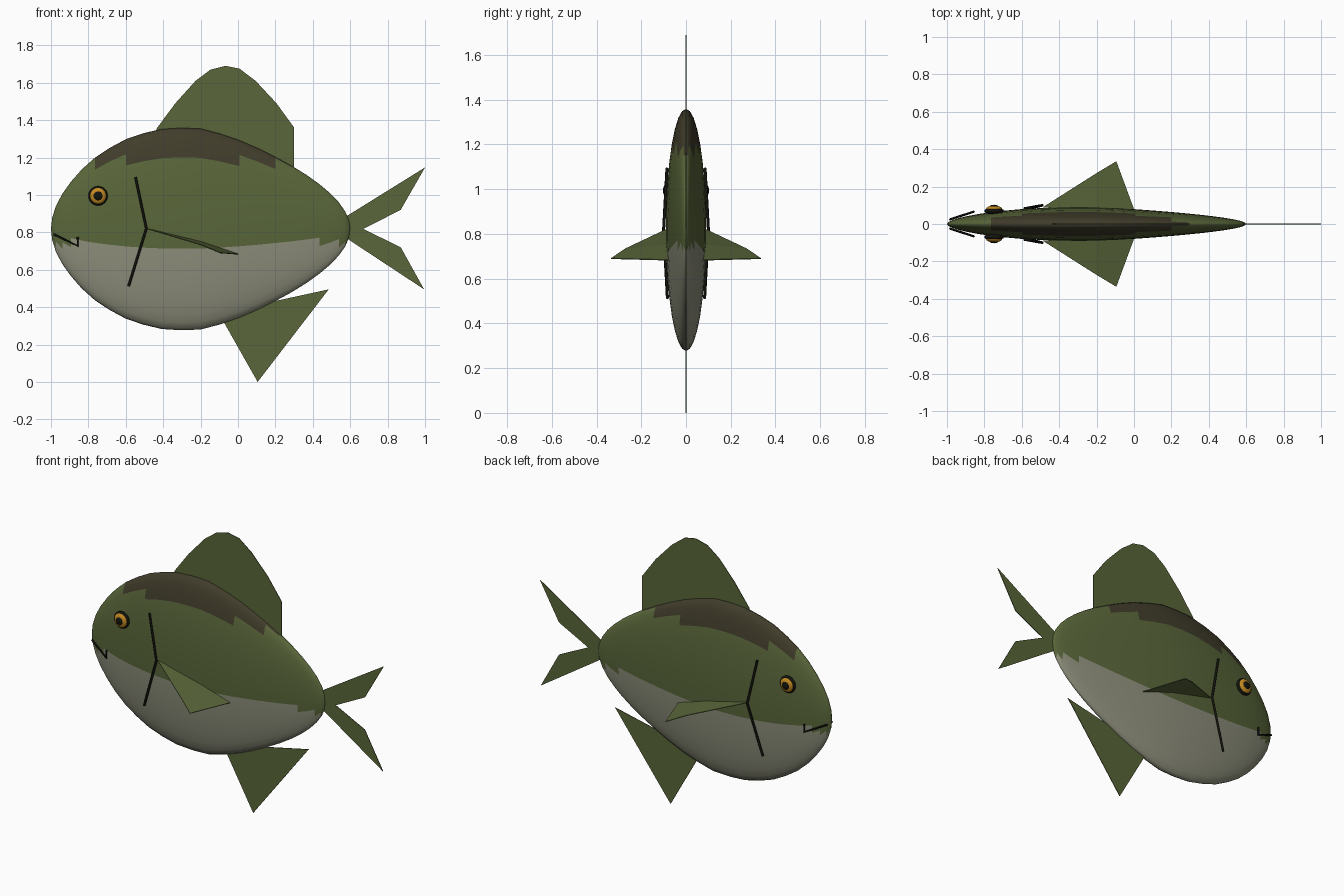
import bpy, bmesh, math
from mathutils import Vector

cube = bpy.data.objects.get("Cube")
if cube:
    bpy.data.objects.remove(cube)


def material(name, rgb):
    m = bpy.data.materials.new(name)
    m.use_nodes = True
    m.diffuse_color = (*rgb, 1)
    bsdf = next(n for n in m.node_tree.nodes if n.type == 'BSDF_PRINCIPLED')
    bsdf.inputs["Base Color"].default_value = (*rgb, 1)
    bsdf.inputs["Roughness"].default_value = 0.8
    return m


GREEN = material("olive_green", (0.10, 0.133, 0.042))
DARK = material("dark_back", (0.052, 0.046, 0.024))
BELLY = material("pale_belly", (0.27, 0.275, 0.20))
AMBER = material("amber_iris", (0.55, 0.25, 0.015))
BLACK = material("black", (0.006, 0.006, 0.004))

MID_Z = 0.818      # height of the body axis
HALF_H = 0.543     # half height at the deepest point
FLATNESS = 0.166   # width to height ratio


def link(name, bm, *mats, smooth=False):
    mesh = bpy.data.meshes.new(name)
    bmesh.ops.recalc_face_normals(bm, faces=bm.faces)
    for f in bm.faces:
        f.smooth = smooth
    bm.to_mesh(mesh)
    bm.free()
    for m in mats:
        mesh.materials.append(m)
    obj = bpy.data.objects.new(name, mesh)
    bpy.context.collection.objects.link(obj)
    return obj


# Fullness of the body along its length, nose to tail
FULLNESS = [0.87, 0.985, 1.02, 1.02, 0.99, 0.91, 0.82, 0.74, 0.66]


def half_height(theta):
    u = (1 - math.cos(theta)) / 2 * (len(FULLNESS) - 1)
    i = min(int(u), len(FULLNESS) - 2)
    f = FULLNESS[i] + (FULLNESS[i + 1] - FULLNESS[i]) * (u - i)
    return HALF_H * f * math.sin(theta)


# Body: lofted flat ellipses, coloured by height
def make_body(columns=24, rows=32):
    bm = bmesh.new()
    rings = []
    for i in range(1, columns):
        theta = math.pi * i / columns
        x, h = -0.2 - 0.8 * math.cos(theta), half_height(theta)
        rings.append([bm.verts.new((x, FLATNESS * h * math.cos(a), MID_Z + h * math.sin(a)))
                      for a in (2 * math.pi * k / rows for k in range(rows))])
    nose = bm.verts.new((-1, 0, MID_Z))
    tail = bm.verts.new((0.6, 0, MID_Z))
    for k in range(rows):
        n = (k + 1) % rows
        for a, b in zip(rings, rings[1:]):
            bm.faces.new((a[k], a[n], b[n], b[k]))
        bm.faces.new((nose, rings[0][n], rings[0][k]))
        bm.faces.new((tail, rings[-1][k], rings[-1][n]))
    for f in bm.faces:
        z = f.calc_center_median().z
        f.material_index = 1 if z > 1.172 else 2 if z < 0.742 else 0
    link("body", bm, GREEN, DARK, BELLY, smooth=True)


# Thin fins standing on the centre plane, from an outline in x and z
def make_fin(name, outline):
    bm = bmesh.new()
    bm.faces.new([bm.verts.new((x, 0, z)) for x, z in outline])
    obj = link(name, bm, GREEN)
    thick = obj.modifiers.new("thickness", 'SOLIDIFY')
    thick.thickness, thick.offset = 0.004, 0


# Side fin: a triangle with a shallow fold
def make_side_fin(name, side):
    bm = bmesh.new()
    pts = [(-0.49, 0.088, 0.82), (-0.2, 0.085, 0.75), (-0.2, 0.272, 0.733),
           (0, 0.078, 0.683), (-0.095, 0.335, 0.69)]
    v = [bm.verts.new((x, side * y, z)) for x, y, z in pts]
    bm.faces.new((v[0], v[1], v[2]))
    bm.faces.new((v[1], v[3], v[4], v[2]))
    obj = link(name, bm, GREEN)
    thick = obj.modifiers.new("thickness", 'SOLIDIFY')
    thick.thickness, thick.offset = 0.004, 0


# Round lines for the mouth and gill
def make_line(name, points, radius):
    curve = bpy.data.curves.new(name, 'CURVE')
    curve.dimensions = '3D'
    curve.bevel_depth, curve.bevel_resolution = radius, 1
    curve.use_fill_caps = True
    spline = curve.splines.new('POLY')
    spline.points.add(len(points) - 1)
    for p, co in zip(spline.points, points):
        p.co = (*co, 1)
    curve.materials.append(BLACK)
    obj = bpy.data.objects.new(name, curve)
    bpy.context.collection.objects.link(obj)


# Flattened ball facing sideways
def make_disc(name, centre, radius, depth, mat):
    bm = bmesh.new()
    bmesh.ops.create_uvsphere(bm, u_segments=24, v_segments=12, radius=1)
    bmesh.ops.scale(bm, vec=(radius, depth, radius), verts=bm.verts)
    bmesh.ops.translate(bm, vec=Vector(centre), verts=bm.verts)
    link(name, bm, mat, smooth=True)


make_body()

make_fin("dorsal_fin", [(-0.435, 1.25), (-0.435, 1.355), (-0.335, 1.49), (-0.227, 1.61),
                        (-0.147, 1.67), (-0.067, 1.69), (0.008, 1.675), (0.094, 1.61),
                        (0.206, 1.49), (0.3, 1.36), (0.3, 1.05)])
make_fin("upper_tail_fin", [(0.56, 0.82), (0.57, 0.88), (1, 1.147), (0.87, 0.92), (0.67, 0.818)])
make_fin("lower_tail_fin", [(0.56, 0.82), (0.67, 0.818), (0.87, 0.72), (0.995, 0.495), (0.57, 0.775)])
make_fin("anal_fin", [(-0.09, 0.345), (0.105, 0), (0.485, 0.495), (0.14, 0.42)])

for label, s in (("left", 1), ("right", -1)):
    make_side_fin(label + "_side_fin", s)
    make_line(label + "_gill", [(-0.548, s * 0.085, 1.095), (-0.49, s * 0.1, 0.82),
                                (-0.585, s * 0.083, 0.512)], 0.007)
    make_line(label + "_mouth", [(-0.985, s * 0.024, 0.79), (-0.857, s * 0.066, 0.727),
                                 (-0.857, s * 0.066, 0.775)], 0.006)
    make_disc(label + "_eye_rim", (-0.748, s * 0.07, 0.995), 0.052, 0.02, BLACK)
    make_disc(label + "_iris", (-0.748, s * 0.08, 0.995), 0.043, 0.018, AMBER)
    make_disc(label + "_pupil", (-0.748, s * 0.09, 0.995), 0.026, 0.013, BLACK)
